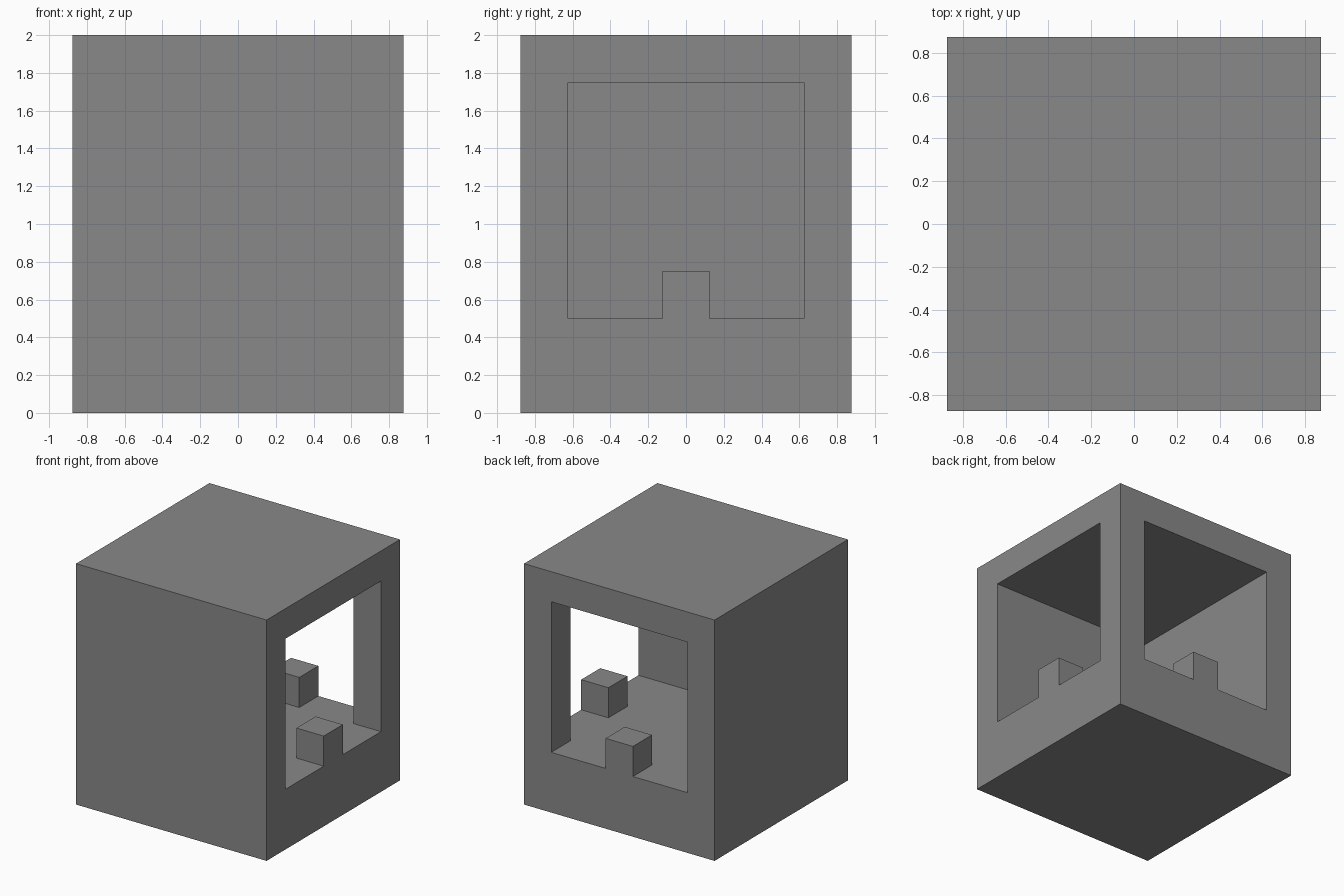
import bpy
from mathutils import Vector

old = bpy.data.objects.get("Cube")
if old:
    bpy.data.objects.remove(old, do_unlink=True)

W = 0.875          # half width of the shell
IN = 0.625         # half width of the openings
FLOOR, CEILING, TOP = 0.5, 1.75, 2.0
STUB = 0.125       # half width of the sill blocks

grey = bpy.data.materials.new("plain_grey")
grey.diffuse_color = (0.25, 0.25, 0.25, 1)
grey.use_nodes = True
grey.node_tree.nodes["Principled BSDF"].inputs["Base Color"].default_value = grey.diffuse_color


def box(name, low, high):
    low, high = Vector(low), Vector(high)
    bpy.ops.mesh.primitive_cube_add(size=1, location=(low + high) / 2)
    ob = bpy.context.object
    ob.name = name
    ob.scale = high - low
    bpy.ops.object.transform_apply(location=True, rotation=False, scale=True)
    ob.data.materials.append(grey)
    return ob


def combine(target, tool, operation):
    mod = target.modifiers.new(operation.title(), 'BOOLEAN')
    mod.operation = operation
    mod.solver = 'EXACT'
    mod.object = tool
    bpy.context.view_layer.objects.active = target
    bpy.ops.object.modifier_apply(modifier=mod.name)
    bpy.data.objects.remove(tool, do_unlink=True)


# Outer shell
shell = box("hollow_shell", (-W, -W, 0), (W, W, TOP))

# Room with one opening in the side and one in the back
combine(shell, box("side_opening", (-IN, -IN, FLOOR), (W + 0.1, IN, CEILING)), 'DIFFERENCE')
combine(shell, box("back_opening", (-IN, -IN, FLOOR), (IN, W + 0.1, CEILING)), 'DIFFERENCE')

# Small block in the middle of each sill, flush with the outside
combine(shell, box("side_block", (IN, -STUB, FLOOR - 0.1), (W, STUB, FLOOR + 0.25)), 'UNION')
combine(shell, box("back_block", (-STUB, IN, FLOOR - 0.1), (STUB, W, FLOOR + 0.25)), 'UNION')
